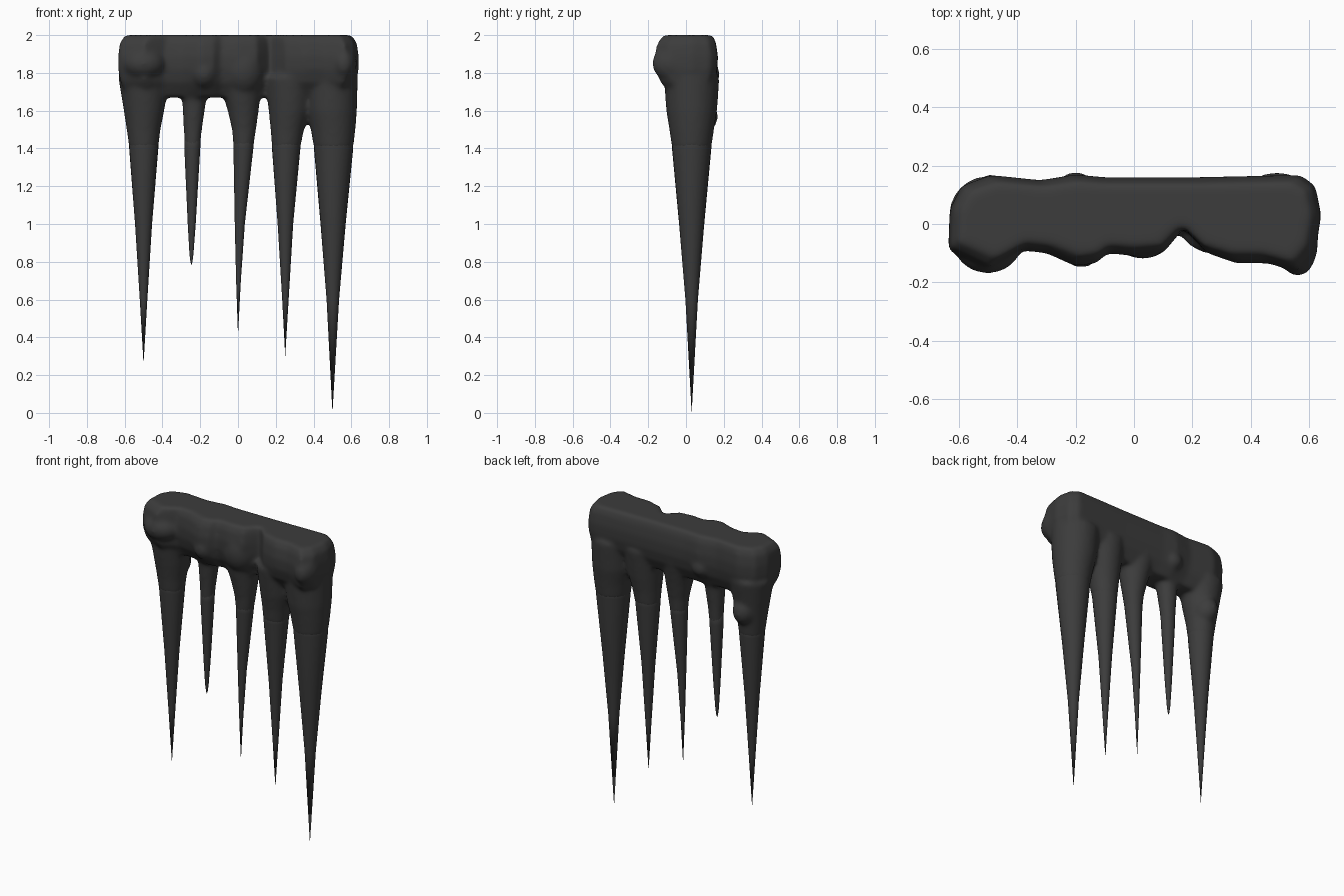
import bpy
import bmesh
from math import cos, sin, pi
from mathutils import Matrix, Vector

cube = bpy.data.objects.get("Cube")
if cube:
    bpy.data.objects.remove(cube, do_unlink=True)

MID_Y = 0.03

mat = bpy.data.materials.new("dark_grey")
mat.use_nodes = True
grey = (0.045, 0.045, 0.045, 1)
mat.diffuse_color = grey
bsdf = mat.node_tree.nodes["Principled BSDF"]
bsdf.inputs["Base Color"].default_value = grey
bsdf.inputs["Roughness"].default_value = 0.7


def loft(bm, rings, tip=None):
    """Skin a stack of rings, ending in a cap or in a pointed tip."""
    loops = [[bm.verts.new(p) for p in ring] for ring in rings]
    n = len(loops[0])
    for a, b in zip(loops, loops[1:]):
        for i in range(n):
            j = (i + 1) % n
            bm.faces.new((a[i], a[j], b[j], b[i]))
    bm.faces.new(list(reversed(loops[0])))
    if tip:
        end = bm.verts.new(tip)
        for i in range(n):
            bm.faces.new((loops[-1][i], loops[-1][(i + 1) % n], end))
    else:
        bm.faces.new(loops[-1])


def round_ring(z, left, right, scale=1.0, sides=24):
    cx, r = (left + right) / 2, (right - left) / 2 * scale
    return [(cx + r * cos(2 * pi * i / sides), MID_Y + r * sin(2 * pi * i / sides), z)
            for i in range(sides)]


def finish(bm, name):
    bmesh.ops.recalc_face_normals(bm, faces=bm.faces)
    mesh = bpy.data.meshes.new(name)
    bm.to_mesh(mesh)
    bm.free()
    mesh.shade_smooth()
    mesh.materials.append(mat)
    obj = bpy.data.objects.new(name, mesh)
    bpy.context.scene.collection.objects.link(obj)
    return obj


# Icicles: tip (x, z), then (z, left edge, right edge) from the top down
icicles = [
    ((-0.5, 0.26), [(1.78, -0.635, -0.36), (1.6, -0.605, -0.39), (1.5, -0.59, -0.41),
                    (1.4, -0.576, -0.422), (1.0, -0.545, -0.455), (0.6, -0.52, -0.48)]),
    ((-0.247, 0.78), [(1.78, -0.32, -0.14), (1.64, -0.295, -0.17), (1.5, -0.288, -0.19),
                      (1.4, -0.284, -0.2), (1.0, -0.266, -0.224), (0.84, -0.257, -0.236),
                      (0.8, -0.252, -0.241)]),
    ((0.0, 0.41), [(1.78, -0.11, 0.13), (1.6, -0.055, 0.11), (1.5, -0.032, 0.096),
                   (1.4, -0.024, 0.081), (1.0, -0.017, 0.036), (0.7, -0.01, 0.015)]),
    ((0.25, 0.3), [(1.78, 0.14, 0.41), (1.6, 0.162, 0.38), (1.5, 0.172, 0.35),
                   (1.4, 0.18, 0.33), (1.0, 0.21, 0.292), (0.6, 0.234, 0.268)]),
    ((0.5, 0.0), [(1.78, 0.34, 0.635), (1.6, 0.36, 0.63), (1.5, 0.385, 0.622),
                  (1.4, 0.402, 0.61), (1.0, 0.437, 0.57), (0.6, 0.469, 0.535)]),
]

body = bmesh.new()
for k, ((tx, tz), rows) in enumerate(icicles, 1):
    # roots blend into the body, the lower part stays crisp
    loft(body, [round_ring(*r) for r in rows if r[0] >= 1.4])
    bm = bmesh.new()
    lower = [round_ring(*r, scale=0.9 if r[0] == 1.5 else 1) for r in rows if r[0] <= 1.5]
    loft(bm, lower, (tx, MID_Y, tz))
    finish(bm, f"icicle_{k}")

# Slab: wavy front edge and nearly flat back edge, stacked at several heights
front = [(-0.635, -0.09), (-0.5, -0.16), (-0.39, -0.09), (-0.3, -0.1), (-0.2, -0.145),
         (-0.13, -0.135), (-0.09, -0.1), (0, -0.11), (0.1, -0.1), (0.17, -0.015),
         (0.25, -0.1), (0.35, -0.135), (0.46, -0.135), (0.57, -0.17), (0.62, -0.1)]
back = [(0.64, 0.03), (0.62, 0.13), (0.57, 0.168), (0.2, 0.16), (-0.1, 0.16), (-0.2, 0.17),
        (-0.32, 0.15), (-0.49, 0.168), (-0.59, 0.13), (-0.63, 0.05)]
levels = [(1.67, 0.93, 0.5), (1.75, 0.98, 0.85), (1.82, 1, 0.98), (1.89, 1, 1),
          (1.96, 0.985, 0.92), (2.0, 0.94, 0.78)]
loft(body, [[(x * sx, 0.04 + (y - 0.04) * sy, z) for x, y in front + back]
            for z, sx, sy in levels])

# Lumps on the faces: centre and radii
lumps = [((0.03, -0.02, 1.82), (0.11, 0.1, 0.14)), ((-0.5, -0.06, 1.85), (0.12, 0.11, 0.09)),
         ((0.56, -0.06, 1.85), (0.07, 0.12, 0.1)), ((-0.18, -0.05, 1.8), (0.08, 0.1, 0.09)),
         ((-0.2, 0.1, 1.79), (0.07, 0.08, 0.07)), ((-0.49, 0.06, 1.57), (0.08, 0.11, 0.1))]
for centre, radii in lumps:
    m = Matrix.Translation(centre) @ Matrix.Diagonal(Vector((*radii, 1)))
    bmesh.ops.create_icosphere(body, subdivisions=3, radius=1, matrix=m)

# Melt the pieces into one soft body
slab = finish(body, "ice_body")
remesh = slab.modifiers.new("Fuse", 'REMESH')
remesh.mode = 'VOXEL'
remesh.voxel_size = 0.012
remesh.use_smooth_shade = True
soften = slab.modifiers.new("Soften", 'SMOOTH')
soften.factor = 0.5
soften.iterations = 10
